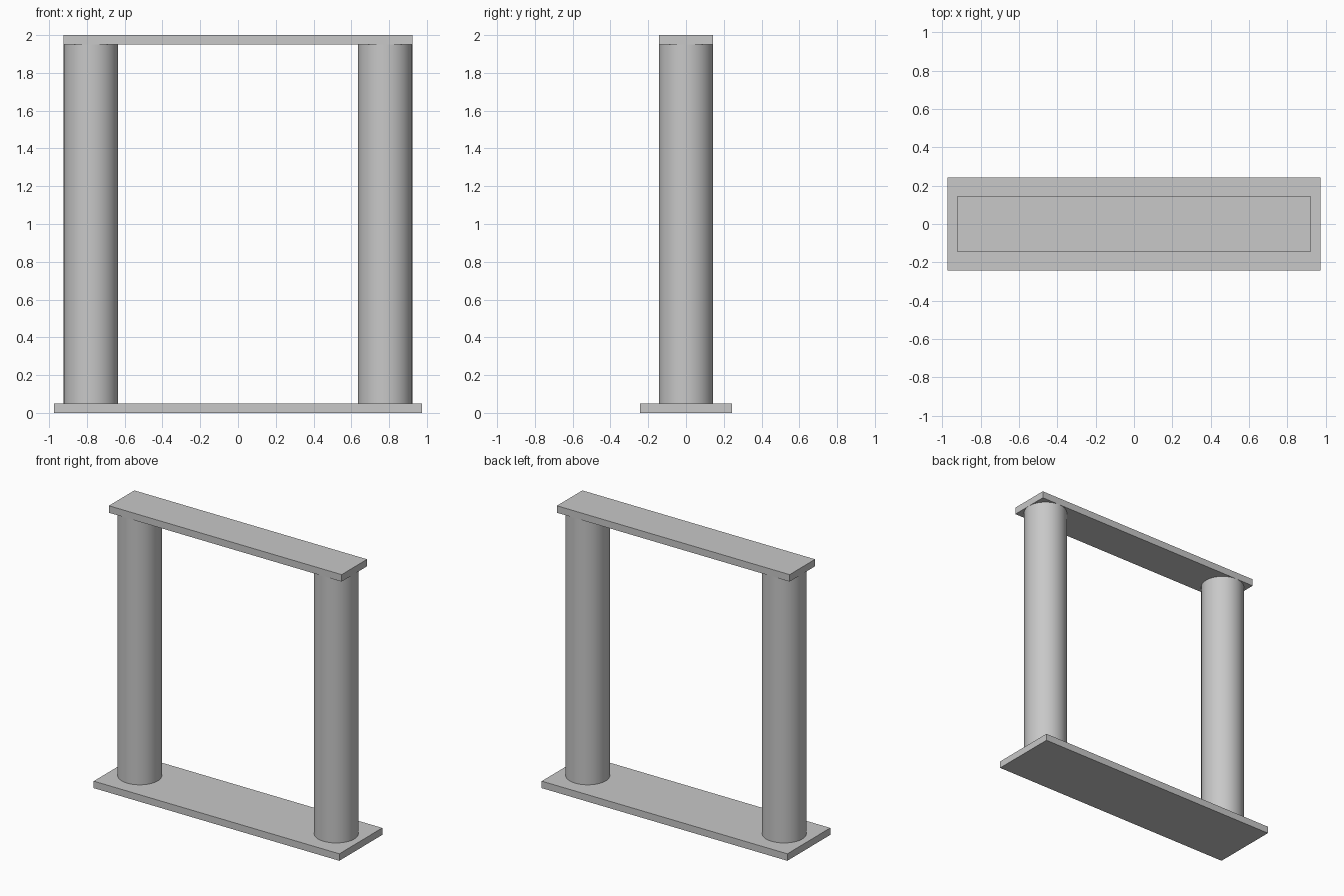
import bpy

cube = bpy.data.objects.get("Cube")
if cube:
    bpy.data.objects.remove(cube, do_unlink=True)

# Single plain grey
grey = bpy.data.materials.new("plain_grey")
grey.use_nodes = True
colour = (0.58, 0.58, 0.58, 1.0)
grey.diffuse_color = colour
grey.node_tree.nodes["Principled BSDF"].inputs["Base Color"].default_value = colour

HEIGHT = 2.0
SLAB = 0.05
RADIUS = 0.144
TOP_HALF = 0.923


def finish(name):
    obj = bpy.context.object
    obj.name = name
    obj.data.name = name
    obj.data.materials.append(grey)
    return obj


def add_slab(name, half_x, half_y, bottom):
    bpy.ops.mesh.primitive_cube_add(size=1, location=(0, 0, bottom + SLAB / 2))
    obj = finish(name)
    obj.scale = (2 * half_x, 2 * half_y, SLAB)
    bpy.ops.object.transform_apply(location=False, rotation=False, scale=True)


def add_column(name, x):
    bpy.ops.mesh.primitive_cylinder_add(
        vertices=64, radius=RADIUS, depth=HEIGHT - 2 * SLAB,
        location=(x, 0, HEIGHT / 2))
    finish(name)
    bpy.ops.object.shade_smooth_by_angle()


# Base plate and narrower top beam
add_slab("base_plate", 0.974, 0.243, 0)
add_slab("top_beam", TOP_HALF, RADIUS, HEIGHT - SLAB)

# Round columns, flush with the ends of the beam
for side, sign in (("left", 1), ("right", -1)):
    add_column(side + "_column", sign * (TOP_HALF - RADIUS))
